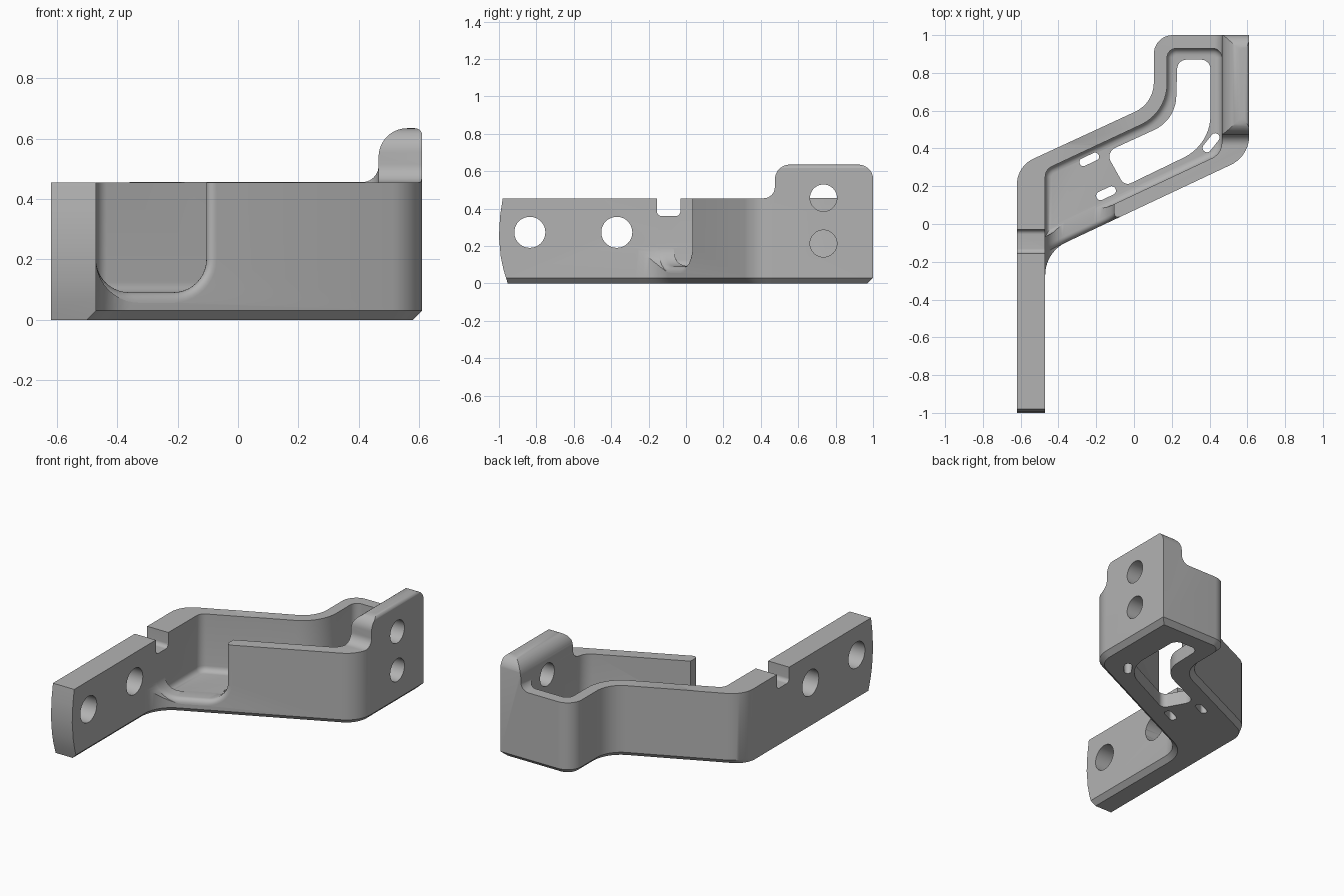
import bpy, bmesh
from math import tan, cos, sin, pi
from mathutils import Vector

if "Cube" in bpy.data.objects:
    bpy.data.objects.remove(bpy.data.objects["Cube"])

metal = bpy.data.materials.new("grey_metal")
metal.use_nodes = True
GREY = (0.45, 0.45, 0.45, 1)
metal.diffuse_color = GREY
metal.node_tree.nodes["Principled BSDF"].inputs["Base Color"].default_value = GREY


def fillet(corners, seg=10):
    """Round each (a, b, radius) corner of a closed polygon."""
    out = []
    for i, (a, b, r) in enumerate(corners):
        p = Vector((a, b))
        d1 = (p - Vector(corners[i - 1][:2])).normalized()
        d2 = (Vector(corners[(i + 1) % len(corners)][:2]) - p).normalized()
        if r == 0:
            out.append(p)
            continue
        turn = d1.angle(d2)
        t = r * tan(turn / 2)
        side = (d2 - d1).normalized()
        centre = p + side * (r / cos(turn / 2))
        start = p - d1 * t - centre
        sign = 1 if d1.x * d2.y - d1.y * d2.x > 0 else -1
        for k in range(seg + 1):
            ang = sign * turn * k / seg
            c, s = cos(ang), sin(ang)
            out.append(centre + Vector((c * start.x - s * start.y,
                                        s * start.x + c * start.y)))
    return out


def loft(name, loops, round_bottom=0):
    """Closed solid through matching loops of 3D points."""
    bm = bmesh.new()
    rings = [[bm.verts.new(p) for p in loop] for loop in loops]
    for lo, hi in zip(rings, rings[1:]):
        for i in range(len(lo)):
            bm.faces.new((lo[i - 1], lo[i], hi[i], hi[i - 1]))
    base = bm.faces.new(rings[0])
    bm.faces.new(rings[-1])
    bmesh.ops.recalc_face_normals(bm, faces=bm.faces)
    if round_bottom:
        bmesh.ops.bevel(bm, geom=list(base.edges), offset=round_bottom,
                        segments=5, profile=0.5, affect='EDGES')
    mesh = bpy.data.meshes.new(name)
    bm.to_mesh(mesh)
    bm.free()
    mesh.materials.append(metal)
    obj = bpy.data.objects.new(name, mesh)
    bpy.context.collection.objects.link(obj)
    return obj


PLANES = {'X': lambda p, h: (h, p[0], p[1]),
          'Y': lambda p, h: (p[0], h, p[1]),
          'Z': lambda p, h: (p[0], p[1], h)}


def prism(name, points, axis, lo, hi, round_bottom=0):
    place = PLANES[axis]
    return loft(name, [[place(p, h) for p in points] for h in (lo, hi)], round_bottom)


def combine(target, tool, operation='DIFFERENCE'):
    mod = target.modifiers.new("cut", 'BOOLEAN')
    mod.operation = operation
    mod.solver = 'EXACT'
    mod.object = tool
    bpy.context.view_layer.objects.active = target
    bpy.ops.object.modifier_apply(modifier=mod.name)
    bpy.data.objects.remove(tool)


# Solid bracket with chamfered foot
outline = fillet([(-.62, -1.1, 0), (-.47, -1.1, 0), (-.47, -.149, .19), (.61, .359, .17),
                  (.61, 1, 0), (.105, 1, .1), (.105, .64, .17), (-.62, .305, .15)])
foot = fillet([(-.62, -1.1, 0), (-.5, -1.1, 0), (-.5, -.13, .22), (.58, .378, .14),
               (.58, .97, 0), (.135, .97, .07), (.135, .621, .2), (-.62, .273, .13)])
bracket = loft("bracket", [[(p.x, p.y, z) for p in loop]
                           for loop, z in ((foot, 0), (outline, .03), (outline, .7))])

# Side profile: curved arm end, notch, raised flange
side = fillet([(-.92, -.1, 0), (-.953, 0, 0), (-.975, .07, 0), (-.99, .14, 0), (-1, .25, 0),
               (-.994, .36, 0), (-.98, .455, 0),
               (-.155, .455, 0), (-.155, .36, .025), (-.03, .36, .025), (-.03, .455, 0),
               (.475, .455, .06), (.475, .635, .08), (1.001, .635, .08), (1.001, -.1, 0)])
combine(bracket, prism("side_profile", side, 'X', -.8, .8), 'INTERSECT')

# Front profile: flange with rounded inner shoulder
front = fillet([(-.7, -.1, 0), (-.7, .456, 0), (.466, .456, .055), (.466, .635, .095),
                (.611, .635, .025), (.611, -.1, 0)])
combine(bracket, prism("front_profile", front, 'Y', -1.2, 1.2), 'INTERSECT')

# Pocket with rounded floor edge
pocket = fillet([(-.47, -.066, 0), (.465, .373, .09), (.465, .93, .05), (.175, .93, .05),
                 (.175, .59, .24), (-.47, .288, .06)])
combine(bracket, prism("pocket", pocket, 'Z', .09, 1, .035))

# Side opening with a rounded outer lip
lip = .035
loops = []
for depth, grow in [(-.3, lip)] + [(lip * (1 - cos(a)), lip * (1 - sin(a)))
                                   for a in [pi / 12 * k for k in range(7)]] + [(.2, 0)]:
    shape = fillet([(-.471, .8, 0), (-.471, .091 - grow, .11 + grow),
                    (-.105 + grow, .091 - grow, .11 + grow), (-.105 + grow, .8, 0)])
    loops.append([(p.x, .025 + .47 * (p.x + .1) + depth, p.y) for p in shape])
combine(bracket, loft("side_opening", loops))

# Floor window
window = fillet([(-.15, .38, .05), (-.05, .2, .04), (.405, .42, .25), (.405, .87, .05),
                 (.23, .87, .05), (.22, .55, .2)])
combine(bracket, prism("floor_window", window, 'Z', -.1, .3))

# Floor slots
for x, y, angle, length, width in [(-.237, .342, .44, .11, .042), (-.148, .163, .44, .11, .046),
                                   (.408, .43, .9, .115, .046)]:
    a, b = length / 2, width / 2
    slot = fillet([(-a, -b, b * .95), (a, -b, b * .95), (a, b, b * .95), (-a, b, b * .95)])
    c, s = cos(angle), sin(angle)
    slot = [(x + c * p.x - s * p.y, y + s * p.x + c * p.y) for p in slot]
    combine(bracket, prism("floor_slot", slot, 'Z', -.1, .12))

# Bolt holes through arm and flange
for y, z, r, lo, hi in [(-.835, .273, .083, -.7, -.4), (-.37, .273, .083, -.7, -.4),
                        (.735, .457, .072, .4, .7), (.735, .213, .072, .4, .7)]:
    ring = [(y + r * cos(2 * pi * k / 40), z + r * sin(2 * pi * k / 40)) for k in range(40)]
    combine(bracket, prism("bolt_hole", ring, 'X', lo, hi))

# Smooth rounded surfaces, keep machined edges sharp
bpy.ops.object.select_all(action='DESELECT')
bracket.select_set(True)
bpy.context.view_layer.objects.active = bracket
bpy.ops.object.shade_smooth_by_angle(angle=pi / 6)
